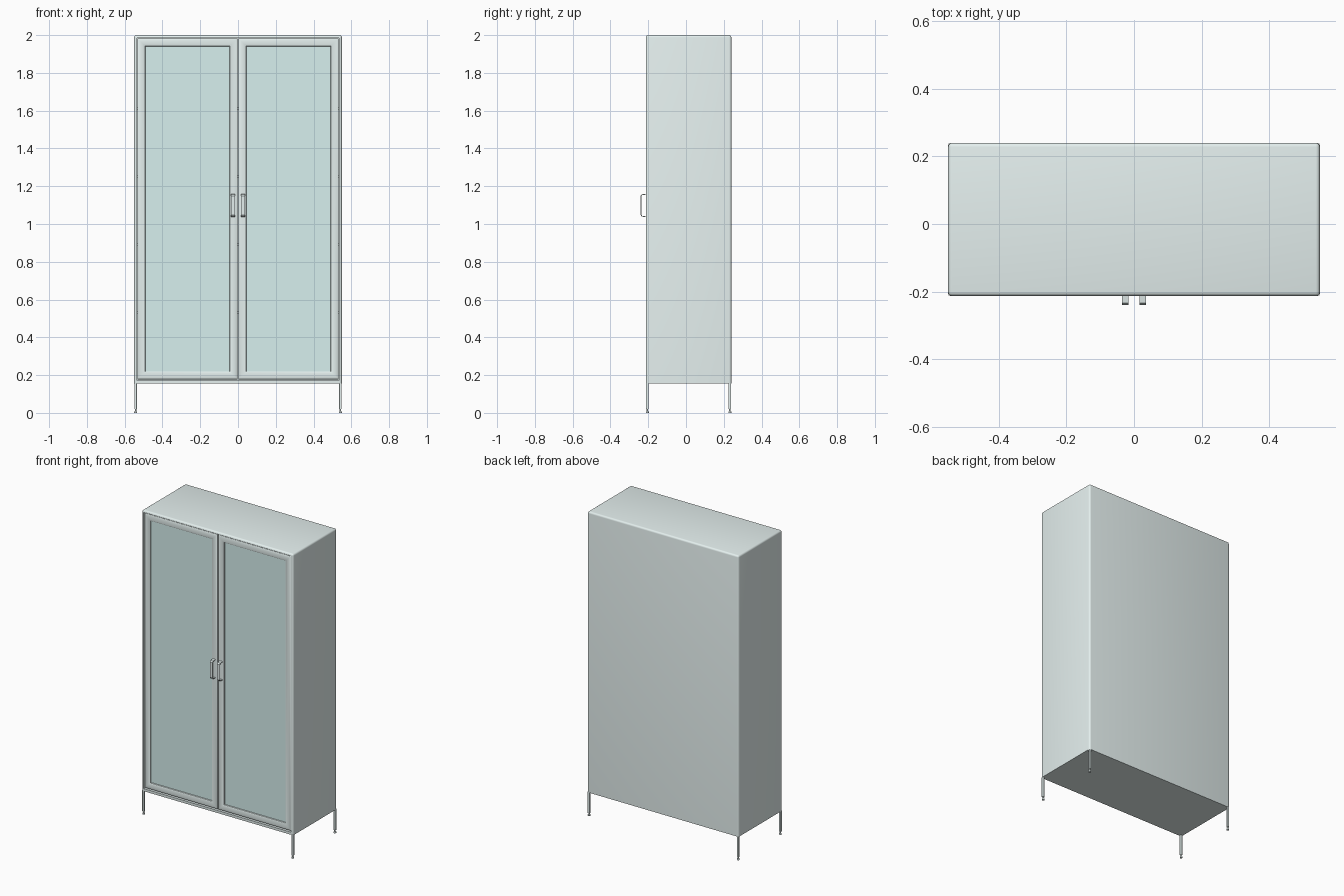
import bpy, bmesh, math
from mathutils import Vector

if "Cube" in bpy.data.objects:
    bpy.data.objects.remove(bpy.data.objects["Cube"])


def material(name, rgb):
    m = bpy.data.materials.new(name)
    m.diffuse_color = (*rgb, 1)
    m.use_nodes = True
    m.node_tree.nodes["Principled BSDF"].inputs["Base Color"].default_value = m.diffuse_color
    return m


PAINT = material("pale_paint", (0.78, 0.87, 0.86))
GLASS = material("teal_glass", (0.68, 0.87, 0.86))


def finish(bm, name, mat, smooth=True):
    bmesh.ops.recalc_face_normals(bm, faces=bm.faces[:])
    me = bpy.data.meshes.new(name)
    bm.to_mesh(me)
    bm.free()
    ob = bpy.data.objects.new(name, me)
    bpy.context.collection.objects.link(ob)
    me.materials.append(mat)
    if smooth:
        bpy.ops.object.select_all(action='DESELECT')
        bpy.context.view_layer.objects.active = ob
        ob.select_set(True)
        bpy.ops.object.shade_smooth_by_angle(angle=math.radians(35))
    return ob


def box_bm(lo, hi):
    bm = bmesh.new()
    bmesh.ops.create_cube(bm, size=1)
    lo, hi = Vector(lo), Vector(hi)
    for v in bm.verts:
        v.co = Vector([lo[i] + (v.co[i] + 0.5) * (hi[i] - lo[i]) for i in range(3)])
    return bm


def box(name, lo, hi, mat=PAINT):
    return finish(box_bm(lo, hi), name, mat, False)


def frame(name, x0, x1, z0, z1, profile):
    """Sweep a closed (inset, y) profile around a mitred rectangle."""
    bm = bmesh.new()
    rings = []
    for t, y in profile:
        rings.append([bm.verts.new((x, y, z)) for x, z in (
            (x0 + t, z0 + t), (x1 - t, z0 + t), (x1 - t, z1 - t), (x0 + t, z1 - t))])
    for a, b in zip(rings, rings[1:] + rings[:1]):
        for i in range(4):
            j = (i + 1) % 4
            bm.faces.new((a[i], a[j], b[j], b[i]))
    return finish(bm, name, PAINT)


FRONT, BACK, HALF, BASE, TOP = -0.213, 0.24, 0.55, 0.155, 2.0
IN_X, IN_Z0, IN_Z1, IN_BACK = 0.536, 0.172, 1.986, 0.228

# Cabinet shell: rounded everywhere but underneath, hollowed from the front
bm = box_bm((-HALF, FRONT, BASE), (HALF, BACK, TOP))
edges = [e for e in bm.edges if any(v.co.z > BASE + 0.01 for v in e.verts)]
bmesh.ops.bevel(bm, geom=edges, offset=0.012, segments=4, profile=0.5, affect='EDGES')
bm.normal_update()
face = max((f for f in bm.faces if f.normal.y < -0.99), key=lambda f: f.calc_area())
bmesh.ops.inset_region(bm, faces=[face], thickness=0.001)
for v in face.verts:
    v.co.x = math.copysign(IN_X, v.co.x)
    v.co.z = IN_Z1 if v.co.z > 1 else IN_Z0
inner = bmesh.ops.extrude_discrete_faces(bm, faces=[face])["faces"][0]
for v in inner.verts:
    v.co.y = IN_BACK
finish(bm, "cabinet_shell", PAINT)

# Four evenly spaced shelves
for i in range(4):
    z = 0.53 + 0.36 * i
    box(f"shelf_{i + 1}", (-IN_X, -0.18, z - 0.007), (IN_X, IN_BACK, z + 0.007))

# Doors: softly rounded frame around a recessed pane
DOOR_Y, WIDTH, CROWN = FRONT + 0.001, 0.043, 0.009
arc = []
for i in range(9):
    a = math.pi * i / 8
    arc.append((WIDTH * (1 - math.cos(a)) / 2, DOOR_Y + CROWN * (1 - math.sin(a) ** 0.7)))
profile = [(0, DOOR_Y + 0.02)] + arc + [(WIDTH, DOOR_Y + 0.02)]
for side, s in (("left", -1), ("right", 1)):
    x0, x1 = sorted((s * 0.002, s * 0.533))
    z0, z1 = 0.177, 1.983
    frame(f"{side}_door_frame", x0, x1, z0, z1, profile)
    m = WIDTH - 0.002
    box(f"{side}_door_pane", (x0 + m, DOOR_Y + 0.011, z0 + m),
        (x1 - m, DOOR_Y + 0.016, z1 - m), GLASS)

    # Handle: bent flat strip
    outer = [(-0.208, 1.16), (-0.234, 1.157), (-0.24, 1.149),
             (-0.24, 1.047), (-0.234, 1.039), (-0.208, 1.036)]
    inside = [(-0.208, 1.156), (-0.232, 1.153), (-0.236, 1.147),
              (-0.236, 1.049), (-0.232, 1.043), (-0.208, 1.040)]
    bm = bmesh.new()
    cols = [[[bm.verts.new((x, y, z)) for y, z in path] for path in (outer, inside)]
            for x in (s * 0.016, s * 0.036)]
    (oa, ia), (ob, ib) = cols
    for i in range(5):
        for a, b in ((oa, ob), (ob, ib), (ib, ia), (ia, oa)):
            bm.faces.new((a[i], a[i + 1], b[i + 1], b[i]))
    for i in (0, 5):
        bm.faces.new((oa[i], ob[i], ib[i], ia[i]))
    finish(bm, f"{side}_handle", PAINT)

    # Legs with small levelling feet
    for end, y in (("front", FRONT + 0.008), ("back", BACK - 0.008)):
        x, r = s * (HALF - 0.008), 0.007
        bm = box_bm((x - r, y - r, 0.02), (x + r, y + r, BASE + 0.002))
        up = [e for e in bm.edges if abs(e.verts[0].co.z - e.verts[1].co.z) > 0.1]
        bmesh.ops.bevel(bm, geom=up, offset=0.003, segments=3, profile=0.5, affect='EDGES')
        finish(bm, f"{side}_{end}_leg", PAINT)
        bm = bmesh.new()
        for radius, za, zb in ((0.008, 0.0, 0.008), (0.004, 0.008, 0.02)):
            new = bmesh.ops.create_cone(bm, cap_ends=True, segments=20, radius1=radius,
                                        radius2=radius, depth=zb - za)["verts"]
            bmesh.ops.translate(bm, verts=new, vec=(x, y, (za + zb) / 2))
        finish(bm, f"{side}_{end}_foot", PAINT)
